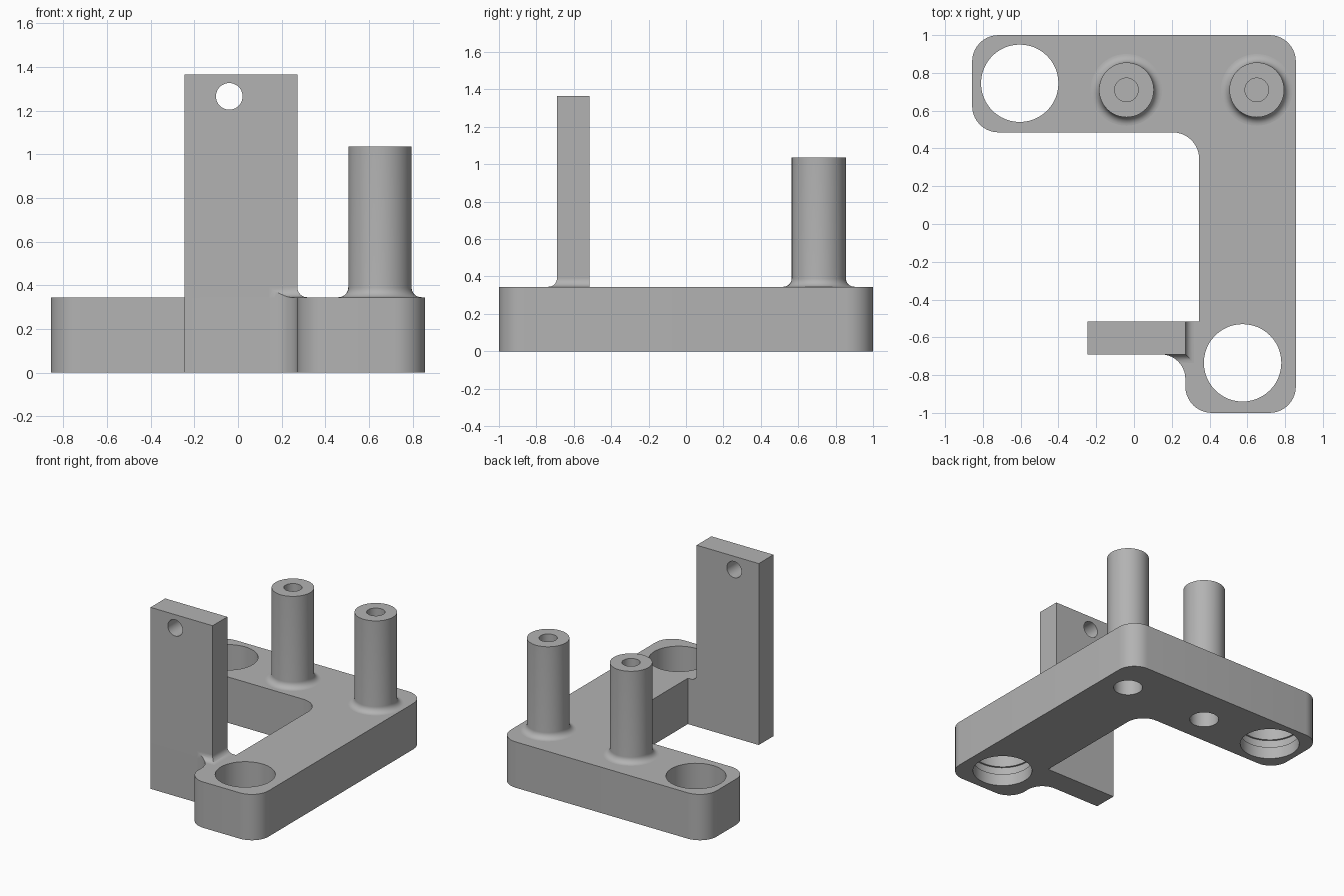
import bpy, bmesh
from math import pi, sin, cos, radians
from mathutils import Vector, Matrix

cube = bpy.data.objects.get("Cube")
if cube:
    bpy.data.objects.remove(cube, do_unlink=True)

grey = bpy.data.materials.new("plain_grey")
grey.use_nodes = True
colour = (0.45, 0.45, 0.45, 1)
grey.diffuse_color = colour
grey.node_tree.nodes["Principled BSDF"].inputs["Base Color"].default_value = colour

BASE_TOP = 0.345
FILLET = 0.045
CORNER = 0.14
PLATE_L, PLATE_R, PLATE_F, PLATE_B = -0.245, 0.272, -0.69, -0.515


def finish(name, bm):
    bmesh.ops.recalc_face_normals(bm, faces=bm.faces)
    mesh = bpy.data.meshes.new(name)
    bm.to_mesh(mesh)
    bm.free()
    mesh.materials.append(grey)
    ob = bpy.data.objects.new(name, mesh)
    bpy.context.collection.objects.link(ob)
    return ob


def activate(ob):
    bpy.ops.object.select_all(action='DESELECT')
    ob.select_set(True)
    bpy.context.view_layer.objects.active = ob


def smooth(ob):
    activate(ob)
    bpy.ops.object.shade_smooth_by_angle(angle=radians(30))


def combine(ob, cutters, operation='DIFFERENCE'):
    activate(ob)
    for cutter in cutters:
        cutter.hide_render = True
        mod = ob.modifiers.new("cut", 'BOOLEAN')
        mod.operation, mod.solver, mod.object = operation, 'EXACT', cutter
        bpy.ops.object.modifier_apply(modifier=mod.name)
        bpy.data.objects.remove(cutter, do_unlink=True)


def prism(name, outline, z0, z1, floor=True):
    bm = bmesh.new()
    face = bm.faces.new([bm.verts.new((x, y, z0)) for x, y in outline])
    top = bmesh.ops.extrude_face_region(bm, geom=[face], use_keep_orig=True)["geom"]
    bmesh.ops.translate(bm, vec=(0, 0, z1 - z0),
                        verts=[g for g in top if isinstance(g, bmesh.types.BMVert)])
    if not floor:
        bmesh.ops.delete(bm, geom=[face], context='FACES_ONLY')
    return finish(name, bm)


def rounded(corners, steps=10):
    """Outline with each (x, y, radius) right-angled corner rounded."""
    out = []
    for i, (x, y, r) in enumerate(corners):
        p = Vector((x, y))
        if not r:
            out.append(p)
            continue
        a = (Vector(corners[i - 1][:2]) - p).normalized() * r
        b = (Vector(corners[(i + 1) % len(corners)][:2]) - p).normalized() * r
        for k in range(steps + 1):
            t = k / steps * pi / 2
            out.append(p + a * (1 - sin(t)) + b * (1 - cos(t)))
    return out


def lathe(name, profile, x, y, steps=48):
    """Spin a (radius, height) profile about the vertical at x, y."""
    bm = bmesh.new()
    verts = [bm.verts.new((r, 0, z)) for r, z in profile]
    edges = [bm.edges.new(pair) for pair in zip(verts, verts[1:])]
    bmesh.ops.spin(bm, geom=verts + edges, cent=(0, 0, 0), axis=(0, 0, 1),
                   angle=2 * pi, steps=steps)
    bmesh.ops.remove_doubles(bm, verts=bm.verts, dist=1e-5)
    bmesh.ops.translate(bm, verts=bm.verts, vec=(x, y, 0))
    return finish(name, bm)


def fillet_curve(steps=8):
    """Distance from wall and height for a concave quarter round."""
    for k in range(steps + 1):
        t = k / steps * pi / 2
        yield FILLET * (1 - sin(t)), BASE_TOP + FILLET * (1 - cos(t))


# Base outline, with the foot of the upright plate
X = 0.857
outline = rounded([
    (-X, 1, CORNER), (-X, 0.485, CORNER), (0.345, 0.485, CORNER),
    (0.345, PLATE_B, 0), (PLATE_L, PLATE_B, 0), (PLATE_L, PLATE_F, 0),
    (PLATE_R, PLATE_F, 0.13), (PLATE_R, -1, CORNER),
    (X, -1, CORNER), (X, 1, CORNER)])
base = prism("base", outline, 0, BASE_TOP)

# Large grooved through holes, and blind holes below the pegs
pegs = {"left_peg": (0.65, 0.71), "right_peg": (-0.04, 0.71)}
bore, groove = 0.205, 0.218
cutters = [lathe("bore_cutter", [(0, -0.1), (bore, -0.1), (bore, 0.09), (groove, 0.09),
                                 (groove, 0.15), (bore, 0.15), (bore, 0.5), (0, 0.5)], x, y)
           for x, y in ((-0.605, 0.745), (0.575, -0.735))]
cutters += [lathe("blind_cutter", [(0, -0.1), (0.1, -0.1), (0.1, 0.3), (0, 0.3)], x, y)
            for x, y in pegs.values()]
combine(base, cutters)
smooth(base)

# Pegs with a filleted foot and a blind hole in the top
for name, (x, y) in pegs.items():
    foot = [(0.145 + d, z) for d, z in fillet_curve()]
    tip = [(0.145, 1.035), (0.0625, 1.035), (0.0625, 0.7), (0, 0.7)]
    smooth(lathe(name, foot + tip, x, y))

# Upright plate with a cross hole
plate = prism("upright_plate", [(PLATE_L, PLATE_F), (PLATE_R, PLATE_F),
                                (PLATE_R, PLATE_B), (PLATE_L, PLATE_B)], BASE_TOP, 1.365)
bm = bmesh.new()
bmesh.ops.create_cone(bm, cap_ends=True, segments=40, radius1=0.061, radius2=0.061, depth=1,
                      matrix=Matrix.Translation((-0.04, -0.6, 1.265))
                      @ Matrix.Rotation(pi / 2, 4, 'X'))
combine(plate, [finish("cross_hole_cutter", bm)])
smooth(plate)

# Fillet round the plate's foot, trimmed to the base outline
bm = bmesh.new()
rows = []
for x, y, dx, dy in ((0.1, PLATE_F, 0, -1), (PLATE_R, PLATE_F, 1, -1), (PLATE_R, PLATE_B, 1, 0)):
    section = list(fillet_curve()) + [(-0.01, BASE_TOP + FILLET), (-0.01, BASE_TOP - 0.01),
                                      (FILLET, BASE_TOP - 0.01)]
    rows.append([bm.verts.new((x + dx * d, y + dy * d, z)) for d, z in section])
for a, b in zip(rows, rows[1:]):
    for i in range(len(a)):
        j = (i + 1) % len(a)
        bm.faces.new((a[i], a[j], b[j], b[i]))
bm.faces.new(rows[0])
bm.faces.new(rows[-1])
fillet = finish("plate_fillet", bm)
combine(fillet, [prism("fillet_trimmer", outline, 0.2, 0.6)], 'INTERSECT')
smooth(fillet)
